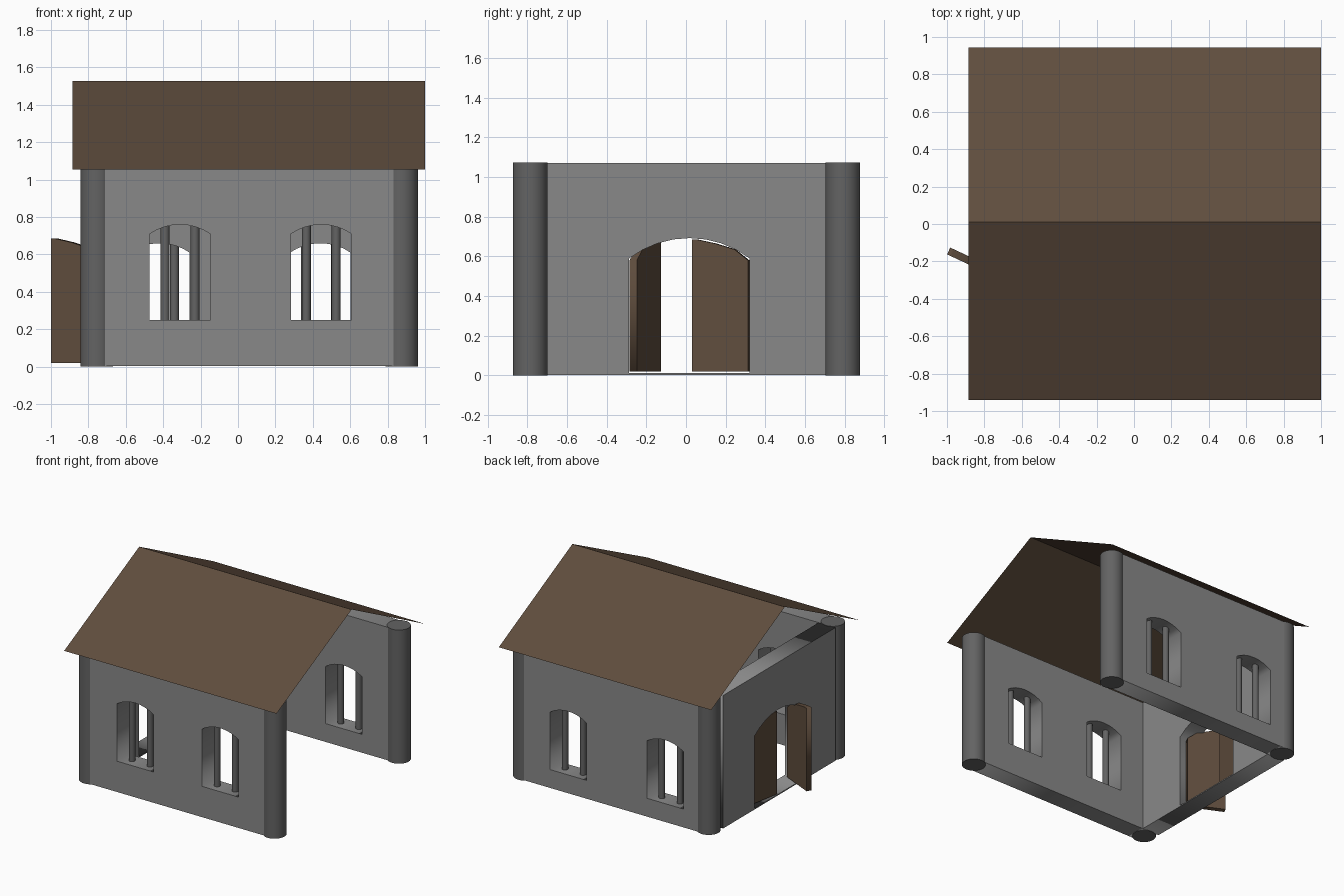
import bpy, bmesh, math
from math import radians, cos, sin

if "Cube" in bpy.data.objects:
    bpy.data.objects.remove(bpy.data.objects["Cube"])


def mat(name, c):
    m = bpy.data.materials.new(name)
    m.diffuse_color = (*c, 1)
    m.use_nodes = True
    m.node_tree.nodes["Principled BSDF"].inputs["Base Color"].default_value = m.diffuse_color
    return m


STONE = mat("wall_grey", (0.25, 0.25, 0.25))
DARK = mat("dark_grey_stone", (0.125, 0.125, 0.125))
BROWN = mat("brown_wood", (0.115, 0.074, 0.047))


def slab(name, outlines, thickness, loc, turn, material):
    """Upright slab from 2D outlines (first is outer, the rest are holes)."""
    cu = bpy.data.curves.new(name, 'CURVE')
    cu.dimensions = '2D'
    cu.fill_mode = 'BOTH'
    cu.extrude = thickness / 2
    for pts in outlines:
        sp = cu.splines.new('POLY')
        sp.points.add(len(pts) - 1)
        for p, (u, v) in zip(sp.points, pts):
            p.co = (u, v, 0, 1)
        sp.use_cyclic_u = True
    ob = bpy.data.objects.new(name, cu)
    bpy.context.collection.objects.link(ob)
    ob.location = loc
    ob.rotation_euler = (radians(90), 0, turn)
    bpy.ops.object.select_all(action='DESELECT')
    ob.select_set(True)
    bpy.context.view_layer.objects.active = ob
    bpy.ops.object.convert(target='MESH')
    ob = bpy.context.object
    ob.data.materials.clear()
    ob.data.materials.append(material)
    return ob


def rect(x0, x1, z0, z1):
    return [(x0, z0), (x1, z0), (x1, z1), (x0, z1)]


def arch(cx, half, z0, shoulder, peak, n=8):
    """Opening with a shallow arched top."""
    rise = peak - shoulder
    r = (half * half + rise * rise) / (2 * rise)
    a = math.asin(half / r)
    top = [(cx + r * sin(a - 2 * a * i / n), peak - r + r * cos(a - 2 * a * i / n))
           for i in range(n + 1)]
    return [(cx - half, z0), (cx + half, z0)] + top


def cylinder(name, x, y, z0, z1, r, sides, material):
    bpy.ops.mesh.primitive_cylinder_add(vertices=sides, radius=r, depth=z1 - z0,
                                        location=(x, y, (z0 + z1) / 2))
    ob = bpy.context.object
    ob.name = name
    ob.data.materials.append(material)
    bpy.ops.object.shade_smooth_by_angle(angle=radians(40))


XL, XR, YF, YB, TOP, T = -0.755, 0.875, -0.785, 0.79, 1.07, 0.15

# long walls with barred windows
for side, y, centres, sill in (("front", YF, (-0.31, 0.445), 0.25),
                               ("back", YB, (-0.42, 0.44), 0.15)):
    holes = [arch(c, 0.162, sill, sill + 0.46, sill + 0.51) for c in centres]
    slab(side + "_wall", [rect(XL, XR, 0.003, TOP)] + holes, T, (0, y, 0), 0, STONE)
    for c in centres:
        for dx in (-0.08, 0.08):
            cylinder(side + "_window_bar", c + dx, y, sill - 0.01, sill + 0.51,
                     0.024, 16, DARK)

# end wall with doorway
slab("door_wall", [rect(YF + T / 2, YB - T / 2, 0.003, TOP),
                   arch(0.017, 0.303, 0.012, 0.59, 0.692)],
     T, (XL, 0, 0), radians(90), STONE)

# corner columns
for x in (XL, XR):
    for y in (YF, YB):
        cylinder("corner_column", x, y, 0, TOP + 0.002, 0.087, 32, DARK)

# two door leaves, each half of the arch
leaf = [(0, 0.02), (0.288, 0.02), (0.288, 0.685), (0.265, 0.685),
        (0.17, 0.665), (0.07, 0.635), (0, 0.58)]
slab("open_door", [leaf], 0.04, (-0.73, -0.266, 0), radians(155), BROWN)
slab("ajar_door", [leaf], 0.04, (-0.76, 0.316, 0), radians(-100.7), BROWN)

# roof: two thin slopes meeting at the ridge
bm = bmesh.new()
rows = [[bm.verts.new((x, y, z)) for x in (-0.885, 1.0)]
        for y, z in ((-0.94, 1.055), (0.012, 1.527), (0.945, 1.055))]
for a, b in zip(rows, rows[1:]):
    bm.faces.new((a[0], a[1], b[1], b[0]))
me = bpy.data.meshes.new("roof")
bm.to_mesh(me)
bm.free()
me.materials.append(BROWN)
bpy.context.collection.objects.link(bpy.data.objects.new("roof", me))
